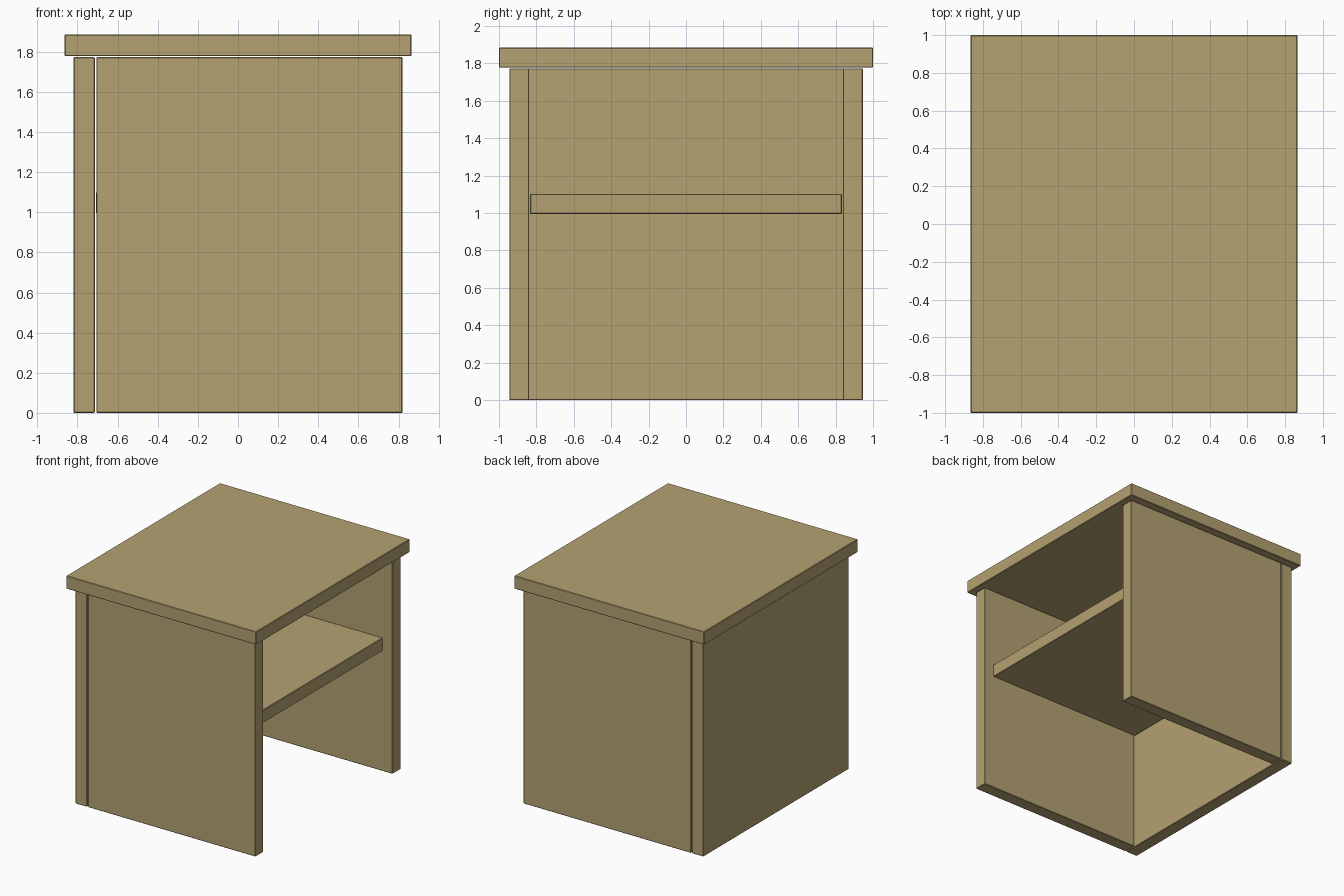
import bpy

default = bpy.data.objects.get("Cube")
if default:
    bpy.data.objects.remove(default, do_unlink=True)

wood = bpy.data.materials.new("tan wood")
wood.use_nodes = True
color = (0.46, 0.36, 0.17, 1)
wood.diffuse_color = color
wood.node_tree.nodes["Principled BSDF"].inputs["Base Color"].default_value = color


def board(name, x, y, z):
    """Flat board spanning the given ranges, with slightly eased edges."""
    spans = (x, y, z)
    bpy.ops.mesh.primitive_cube_add(size=1, location=[(a + b) / 2 for a, b in spans])
    ob = bpy.context.object
    ob.name = name
    ob.scale = [b - a for a, b in spans]
    bpy.ops.object.transform_apply(location=False, rotation=False, scale=True)
    ob.data.materials.append(wood)
    bevel = ob.modifiers.new("eased edges", "BEVEL")
    bevel.width = 0.004
    bevel.segments = 1
    return ob


LEG_TOP = 1.773

# Overhanging top
board("table_top", (-0.865, 0.865), (-1, 1), (1.778, 1.885))

# Closed end panel, running the full depth
board("end_panel", (-0.82, -0.714), (-0.945, 0.945), (0, LEG_TOP))

# Side panels, separated from the end panel by a narrow gap
for name, y in (("front_panel", (-0.945, -0.839)), ("back_panel", (0.839, 0.945))):
    board(name, (-0.706, 0.82), y, (0, LEG_TOP))

# Shelf between the side panels, set back from the open end
board("shelf", (-0.708, 0.736), (-0.834, 0.834), (0.995, 1.102))
